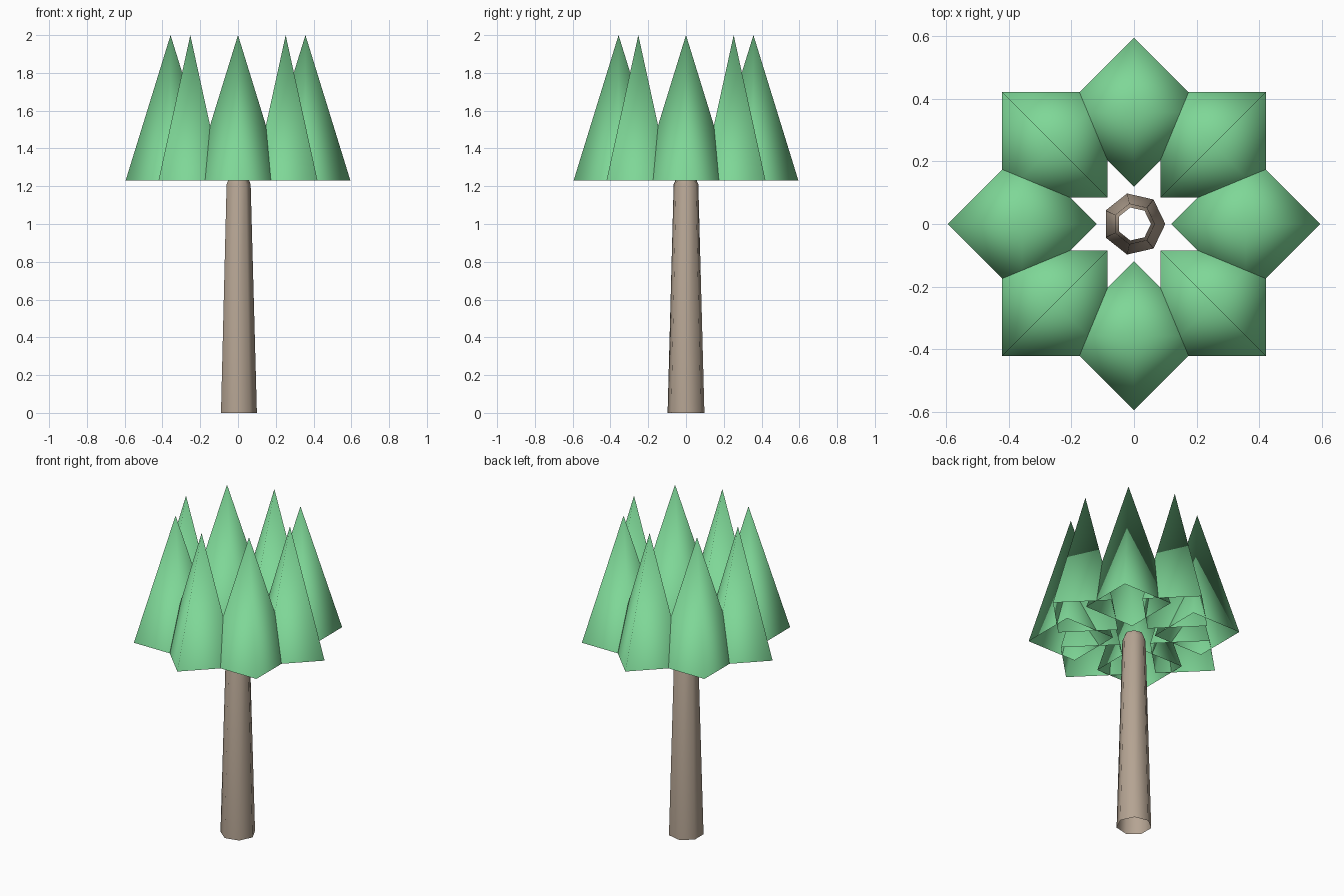
import bpy
import bmesh
import math
from mathutils import Matrix

cube = bpy.data.objects.get("Cube")
if cube:
    bpy.data.objects.remove(cube, do_unlink=True)


def make_material(name, rgb):
    mat = bpy.data.materials.new(name)
    mat.use_nodes = True
    color = (*rgb, 1.0)
    mat.diffuse_color = color
    mat.node_tree.nodes["Principled BSDF"].inputs["Base Color"].default_value = color
    return mat


def add_object(name, bm, mat):
    bmesh.ops.recalc_face_normals(bm, faces=bm.faces)
    for face in bm.faces:
        face.smooth = True
    mesh = bpy.data.meshes.new(name)
    bm.to_mesh(mesh)
    bm.free()
    mesh.materials.append(mat)
    obj = bpy.data.objects.new(name, mesh)
    bpy.context.collection.objects.link(obj)
    return obj


leaf_green = make_material("leaf green", (0.21, 0.68, 0.31))
bark_brown = make_material("bark brown", (0.46, 0.37, 0.29))

# Trunk: open seven-sided tube, tapering to a narrow rim
SIDES = 7
bm = bmesh.new()
rings = []
for z, radius in ((0, 0.1), (1.21, 0.067), (1.24, 0.054)):
    angles = [math.tau * i / SIDES for i in range(SIDES)]
    rings.append([bm.verts.new((radius * math.cos(a), radius * math.sin(a), z))
                  for a in angles])
for low, high in zip(rings, rings[1:]):
    for i in range(SIDES):
        j = (i + 1) % SIDES
        bm.faces.new((low[i], low[j], high[j], high[i]))
add_object("trunk", bm, bark_brown)

# Foliage: a ring of eight open, four-sided spires, each with a corner outward
BASE, TIP = 1.23, 2.0
for n in range(8):
    bm = bmesh.new()
    tip = bm.verts.new((0.357, 0, TIP))
    corners = [bm.verts.new((0.357 + 0.238 * math.cos(math.pi / 2 * k),
                             0.238 * math.sin(math.pi / 2 * k), BASE))
               for k in range(4)]
    for k in range(4):
        bm.faces.new((corners[k], corners[(k + 1) % 4], tip))
    bm.transform(Matrix.Rotation(math.tau * n / 8, 4, "Z"))
    add_object(f"foliage_spire_{n + 1}", bm, leaf_green)
